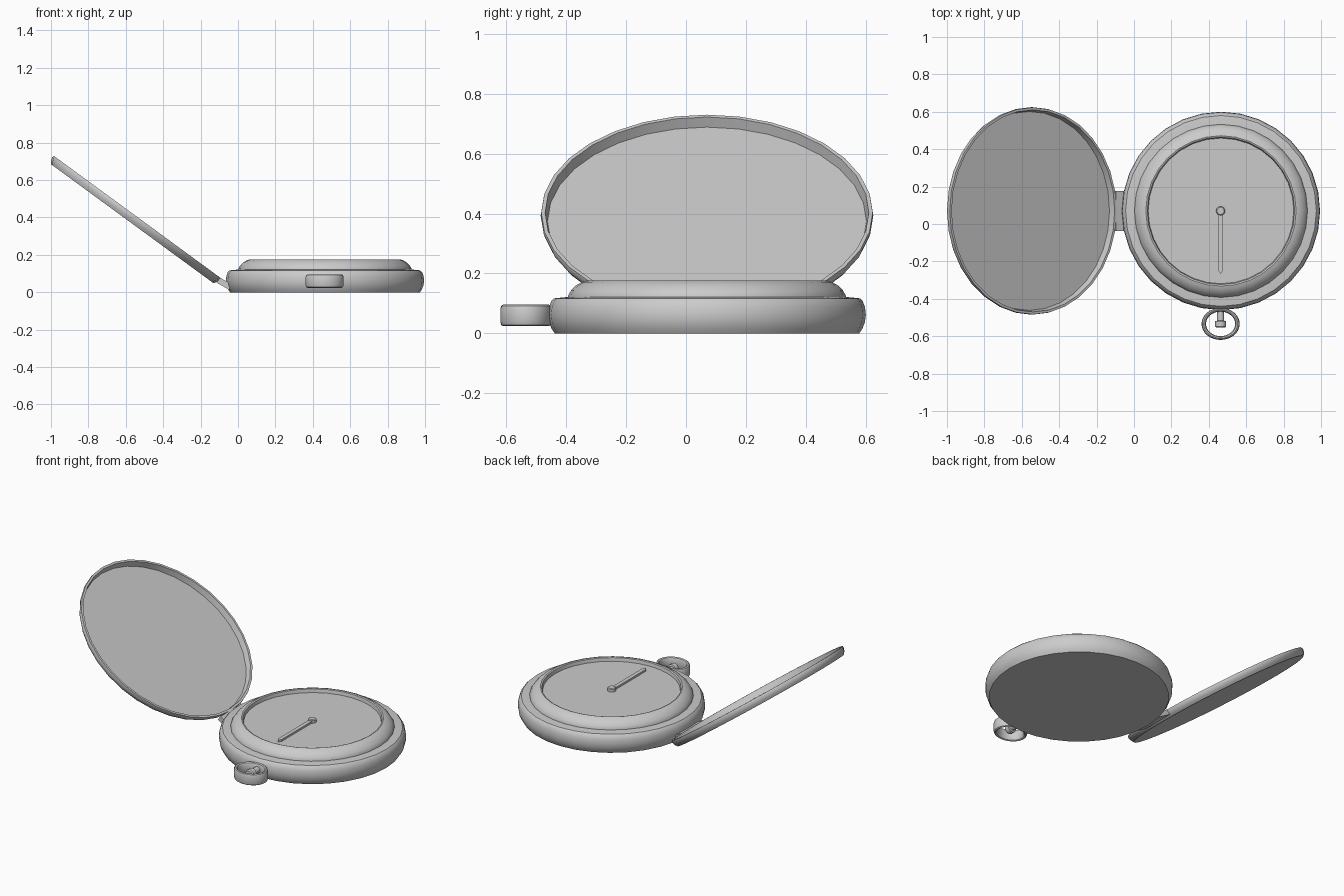
import bpy, bmesh, math
from mathutils import Matrix, Vector

if "Cube" in bpy.data.objects:
    bpy.data.objects.remove(bpy.data.objects["Cube"])

CX, CY = 0.465, 0.07


def finish(name, bm, matrix=None, angle=35):
    bmesh.ops.remove_doubles(bm, verts=bm.verts, dist=1e-5)
    if matrix:
        bm.transform(matrix)
    bmesh.ops.recalc_face_normals(bm, faces=bm.faces)
    me = bpy.data.meshes.new(name)
    bm.to_mesh(me)
    bm.free()
    ob = bpy.data.objects.new(name, me)
    bpy.context.collection.objects.link(ob)
    bpy.ops.object.select_all(action='DESELECT')
    ob.select_set(True)
    bpy.context.view_layer.objects.active = ob
    bpy.ops.object.shade_smooth_by_angle(angle=math.radians(angle))
    return ob


def lathe(name, profile, matrix, segments=32, closed=False):
    """Spin (radius, height) points around the local z axis."""
    bm = bmesh.new()
    rings = []
    for r, z in profile:
        if r == 0:
            rings.append([bm.verts.new((0, 0, z))] * segments)
        else:
            rings.append([bm.verts.new((r * math.cos(2 * math.pi * i / segments),
                                        r * math.sin(2 * math.pi * i / segments), z))
                          for i in range(segments)])
    pairs = list(zip(rings, rings[1:]))
    if closed:
        pairs.append((rings[-1], rings[0]))
    for a, b in pairs:
        for i in range(segments):
            j = (i + 1) % segments
            vs = list(dict.fromkeys((a[i], a[j], b[j], b[i])))
            bm.faces.new(vs)
    return finish(name, bm, matrix)


def prism(name, outline, depth, matrix):
    """Extrude a flat outline upwards along local z."""
    bm = bmesh.new()
    face = bm.faces.new([bm.verts.new((x, y, 0)) for x, y in outline])
    top = bmesh.ops.extrude_face_region(bm, geom=[face])['geom']
    bmesh.ops.translate(bm, vec=(0, 0, depth),
                        verts=[v for v in top if isinstance(v, bmesh.types.BMVert)])
    return finish(name, bm, matrix)


at_case = Matrix.Translation((CX, CY, 0))

# Rounded case body
lathe("case", [(0, 0), (0.508, 0), (0.519, 0.017), (0.527, 0.038), (0.53, 0.062),
               (0.527, 0.088), (0.520, 0.107), (0.510, 0.117), (0.46, 0.122), (0, 0.122)], at_case)

# Raised bezel with a recessed dial inside
lathe("bezel", [(0.463, 0.118), (0.463, 0.127), (0.453, 0.144), (0.437, 0.160),
                (0.418, 0.171), (0.402, 0.176), (0.394, 0.173), (0.389, 0.152),
                (0.389, 0.118)], at_case, closed=True)
lathe("dial", [(0, 0.12), (0.391, 0.12), (0.391, 0.153), (0, 0.153)], at_case)

# Hand and centre pin
prism("hand", [(-0.012, 0.0), (-0.012, -0.32), (0, -0.337), (0.012, -0.32), (0.012, 0.0)],
      0.012, Matrix.Translation((CX - 0.002, CY, 0.154)))
lathe("centre_pin", [(0, 0.15), (0.024, 0.15), (0.024, 0.17), (0.019, 0.174), (0, 0.174)],
      Matrix.Translation((CX - 0.002, CY, 0)), 16)

# Open lid: shallow dish tilted up to the left, hollow side facing the case
tilt = Matrix.Rotation(math.radians(36.2), 4, 'Y')
lathe("lid", [(0, -0.045), (0.538, -0.045), (0.549, -0.030), (0.555, -0.012), (0.553, 0),
              (0.540, 0), (0.532, -0.036), (0, -0.036)],
      Matrix.Translation((-0.539, CY, 0.403)) @ tilt)

# Hinge plate between lid and case
to_front = Matrix.Translation((0, CY + 0.107, 0)) @ Matrix.Rotation(math.radians(90), 4, 'X')
prism("hinge", [(-0.115, 0.052), (-0.095, 0.077), (-0.045, 0.05), (-0.045, 0.012)], 0.214, to_front)

# Oval hanging ring
lathe("bow_ring", [(0.102, 0.038), (0.102, 0.082), (0.098, 0.092), (0.091, 0.096),
                   (0.083, 0.092), (0.078, 0.082), (0.078, 0.038), (0.083, 0.028),
                   (0.091, 0.024), (0.098, 0.028)],
      Matrix.Translation((CX - 0.002, -0.534, 0)) @ Matrix.Diagonal((1, 0.84, 1, 1)), 32, True)

# Winding stem and crown pointing to the front
lathe("crown", [(0, 0), (0.019, 0), (0.019, 0.07), (0.029, 0.072), (0.029, 0.1),
                (0.024, 0.107), (0, 0.107)],
      Matrix.Translation((CX - 0.002, -0.447, 0.06)) @ Matrix.Rotation(math.radians(90), 4, 'X'), 16)
